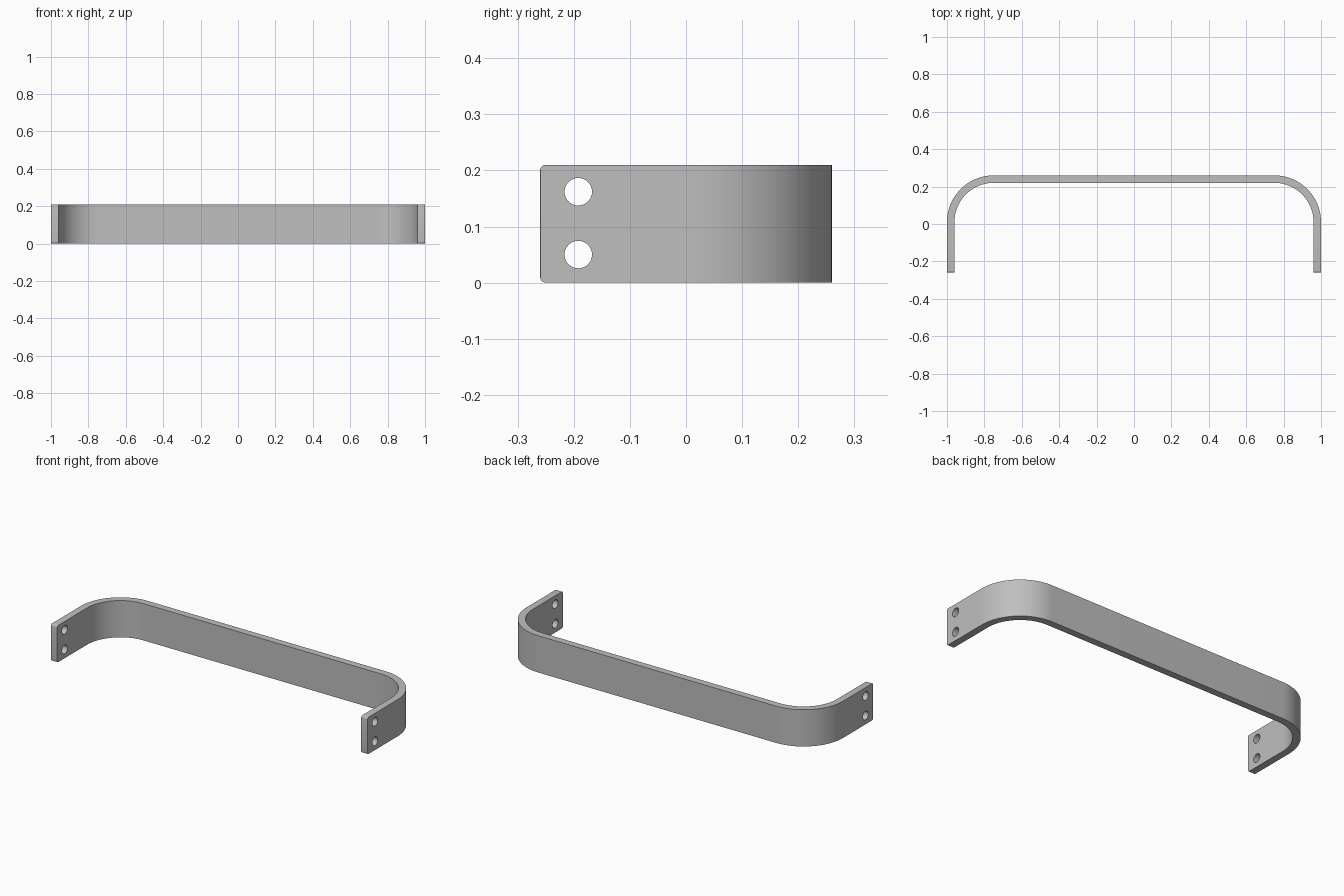
import bpy, bmesh
from math import sin, cos, pi, radians
from mathutils import Matrix

old = bpy.data.objects.get("Cube")
if old:
    bpy.data.objects.remove(old, do_unlink=True)

HALF_X, HALF_Y, HEIGHT, THICK, RADIUS = 1.0, 0.26, 0.21, 0.04, 0.25
STEPS = 24

steel = bpy.data.materials.new("grey steel")
steel.use_nodes = True
grey = (0.52, 0.52, 0.52, 1)
steel.diffuse_color = grey
steel.node_tree.nodes["Principled BSDF"].inputs["Base Color"].default_value = grey


def outline(inset):
    """Left leg, both bends and right leg as one path, inset from the outside."""
    r = RADIUS - inset
    cx, cy = HALF_X - RADIUS, HALF_Y - RADIUS
    half = [(HALF_X - inset, -HALF_Y)]
    for i in range(STEPS + 1):
        a = pi / 2 * i / STEPS
        half.append((cx + r * cos(a), cy + r * sin(a)))
    return half + [(-x, y) for x, y in reversed(half)]


def at_ends(edge):
    return all(v.co.y < -HALF_Y + 0.0001 for v in edge.verts)


# Bent flat bar, extruded upwards
bm = bmesh.new()
outer, inner = outline(0), outline(THICK)
rows = [[bm.verts.new((x, y, z)) for x, y in path]
        for path, z in ((outer, 0), (inner, 0), (inner, HEIGHT), (outer, HEIGHT))]
for k in range(4):
    a, b = rows[k], rows[(k + 1) % 4]
    for i in range(len(a) - 1):
        bm.faces.new((a[i], a[i + 1], b[i + 1], b[i]))
for i in (0, -1):
    bm.faces.new([row[i] for row in rows])
bmesh.ops.recalc_face_normals(bm, faces=bm.faces)

# Rounded corners and softened upright edges at the leg ends
corners = [e for e in bm.edges if at_ends(e)
           and abs(e.verts[0].co.z - e.verts[1].co.z) < 0.001]
bmesh.ops.bevel(bm, geom=corners, offset=0.01, segments=5, profile=0.5,
                affect='EDGES')
uprights = [e for e in bm.edges if at_ends(e)
            and abs(e.verts[0].co.z - e.verts[1].co.z) > 0.1]
bmesh.ops.bevel(bm, geom=uprights, offset=0.004, segments=3, profile=0.5,
                affect='EDGES')
bmesh.ops.recalc_face_normals(bm, faces=bm.faces)
mesh = bpy.data.meshes.new("bent_bar")
bm.to_mesh(mesh)
bm.free()
mesh.materials.append(steel)
bar = bpy.data.objects.new("bent_bar", mesh)
bpy.context.collection.objects.link(bar)

# Two screw holes through each leg
bm = bmesh.new()
for x in (-HALF_X + THICK / 2, HALF_X - THICK / 2):
    for z in (0.05, 0.162):
        place = Matrix.Translation((x, -0.192, z)) @ Matrix.Rotation(pi / 2, 4, 'Y')
        bmesh.ops.create_cone(bm, cap_ends=True, segments=40, radius1=0.0245,
                              radius2=0.0245, depth=0.1, matrix=place)
hole_mesh = bpy.data.meshes.new("hole_cutter")
bm.to_mesh(hole_mesh)
bm.free()
hole_mesh.materials.append(steel)
cutter = bpy.data.objects.new("hole_cutter", hole_mesh)
bpy.context.collection.objects.link(cutter)
cutter.hide_render = True

cut = bar.modifiers.new("screw_holes", 'BOOLEAN')
cut.operation = 'DIFFERENCE'
cut.solver = 'EXACT'
cut.object = cutter

# Apply the cut, then shade the bends smoothly
bpy.ops.object.select_all(action='DESELECT')
bar.select_set(True)
bpy.context.view_layer.objects.active = bar
bpy.ops.object.modifier_apply(modifier=cut.name)
bpy.data.objects.remove(cutter, do_unlink=True)
bpy.ops.object.shade_smooth_by_angle(angle=radians(35))
